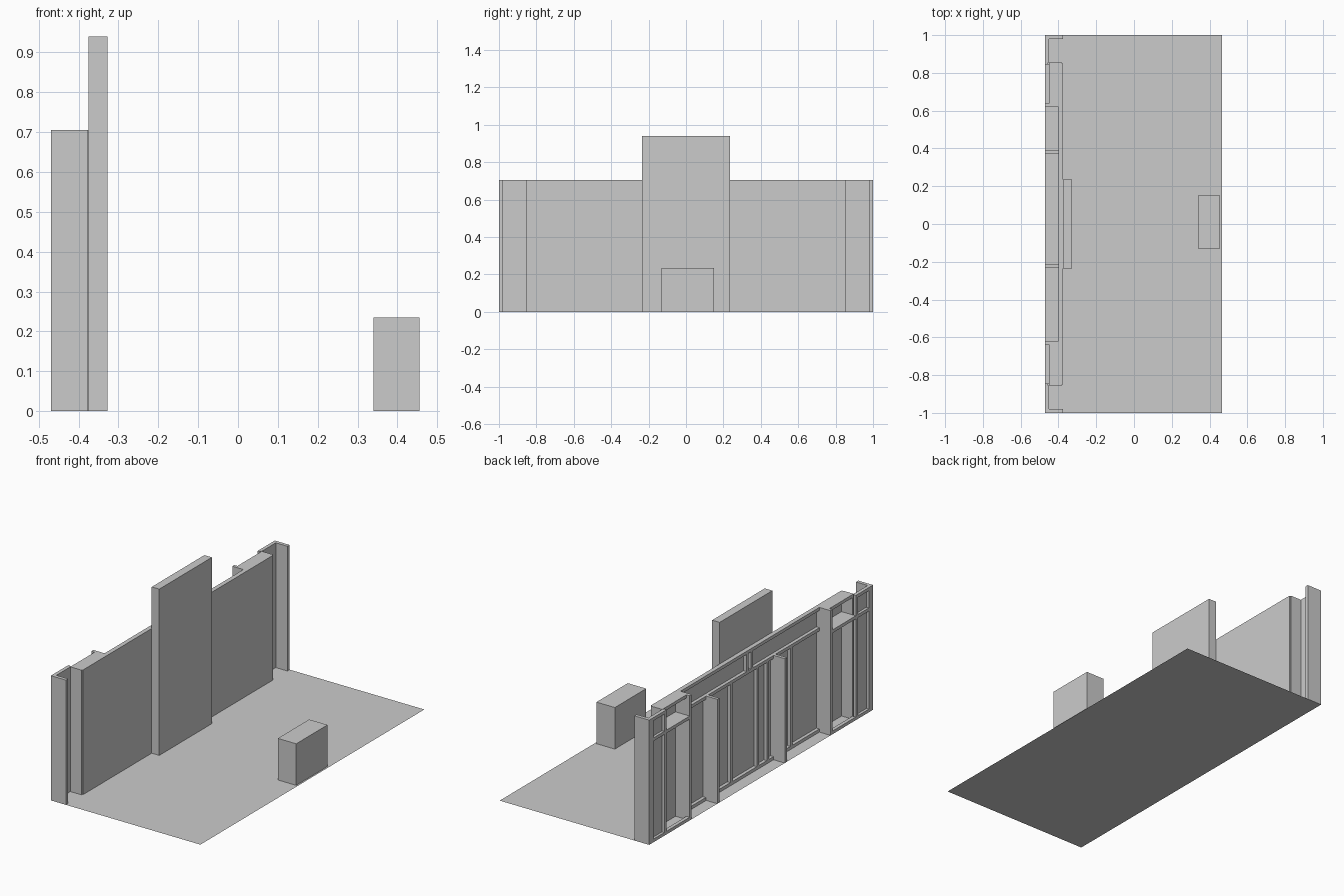
import bpy

if "Cube" in bpy.data.objects:
    bpy.data.objects.remove(bpy.data.objects["Cube"])

H = 0.705      # wall height
HL = 0.59      # lower storey height
T = 0.02       # timber thickness


def box(name, x, y, z):
    """Axis-aligned box from (min, max) ranges."""
    (x0, x1), (y0, y1), (z0, z1) = x, y, z
    v = [(a, b, c) for a in (x0, x1) for b in (y0, y1) for c in (z0, z1)]
    f = [(0, 1, 3, 2), (4, 6, 7, 5), (0, 4, 5, 1), (2, 3, 7, 6), (0, 2, 6, 4), (1, 5, 7, 3)]
    me = bpy.data.meshes.new(name)
    me.from_pydata(v, [], f)
    ob = bpy.data.objects.new(name, me)
    bpy.context.collection.objects.link(ob)
    return ob


def pair(name, x, y, z):
    """Box mirrored to both ends of the wall."""
    box(name + "_a", x, y, z)
    box(name + "_b", x, (-y[1], -y[0]), z)


def rails(name, x, y, mirrored=False):
    """Bottom, middle and top rails of a timber frame."""
    make = pair if mirrored else box
    for part, z in (("bottom", (0, 0.018)), ("middle", (HL - 0.018, HL)), ("top", (H - 0.018, H))):
        make(f"{name}_{part}_rail", x, y, z)


# floor sheet
bpy.ops.mesh.primitive_plane_add(size=1, location=(-0.0025, 0, 0))
floor = bpy.context.object
floor.name = "floor"
floor.scale = (0.935, 2.0, 1)

# counter and tall centre panel
box("counter", (0.34, 0.455), (-0.13, 0.15), (0, 0.235))
box("centre_tower", (-0.375, -0.328), (-0.235, 0.235), (0, 0.94))

# front wall sheet
box("front_sheet", (-0.381, -0.375), (-0.85, 0.85), (0, H))

# rear timber frame behind the front sheet
FX = (-0.40, -0.381)
rails("wall", FX, (-0.62, 0.62))
for i, y in enumerate((0.385, 0.166, -0.07, -0.16, -0.22, -0.37)):
    box(f"lower_stud_{i}", FX, (y - 0.009, y + 0.009), (0, HL))
for i, y in enumerate((-0.02, 0.02)):
    box(f"upper_stud_{i}", FX, (y - 0.009, y + 0.009), (HL, H))

# rear fins that brace the frame
for i, y in enumerate((0.382, -0.22)):
    box(f"brace_fin_{i}", (-0.47, -0.40), (y - 0.009, y + 0.009), (0, HL))

# end panels, niches and return boxes
pair("end_panel", (-0.47, -0.377), (0.98, 1.0), (0, H))
pair("niche_back", (-0.455, -0.45), (0.855, 0.98), (0, H))
pair("niche_side", (-0.45, -0.381), (0.845, 0.855), (0, H))
pair("niche_stud_inner", (-0.47, -0.455), (0.845, 0.865), (0, H))
pair("niche_stud_outer", (-0.47, -0.455), (0.962, 0.98), (0, H))
rails("niche", (-0.47, -0.455), (0.865, 0.962), True)
pair("return_fin", (-0.47, -0.381), (0.62, 0.638), (0, H))
pair("return_cap", (-0.45, -0.381), (0.638, 0.845), (H - 0.018, H))
pair("return_shelf", (-0.47, -0.381), (0.638, 0.845), (HL - 0.018, HL))
pair("return_base", (-0.47, -0.45), (0.638, 0.845), (0, 0.018))
